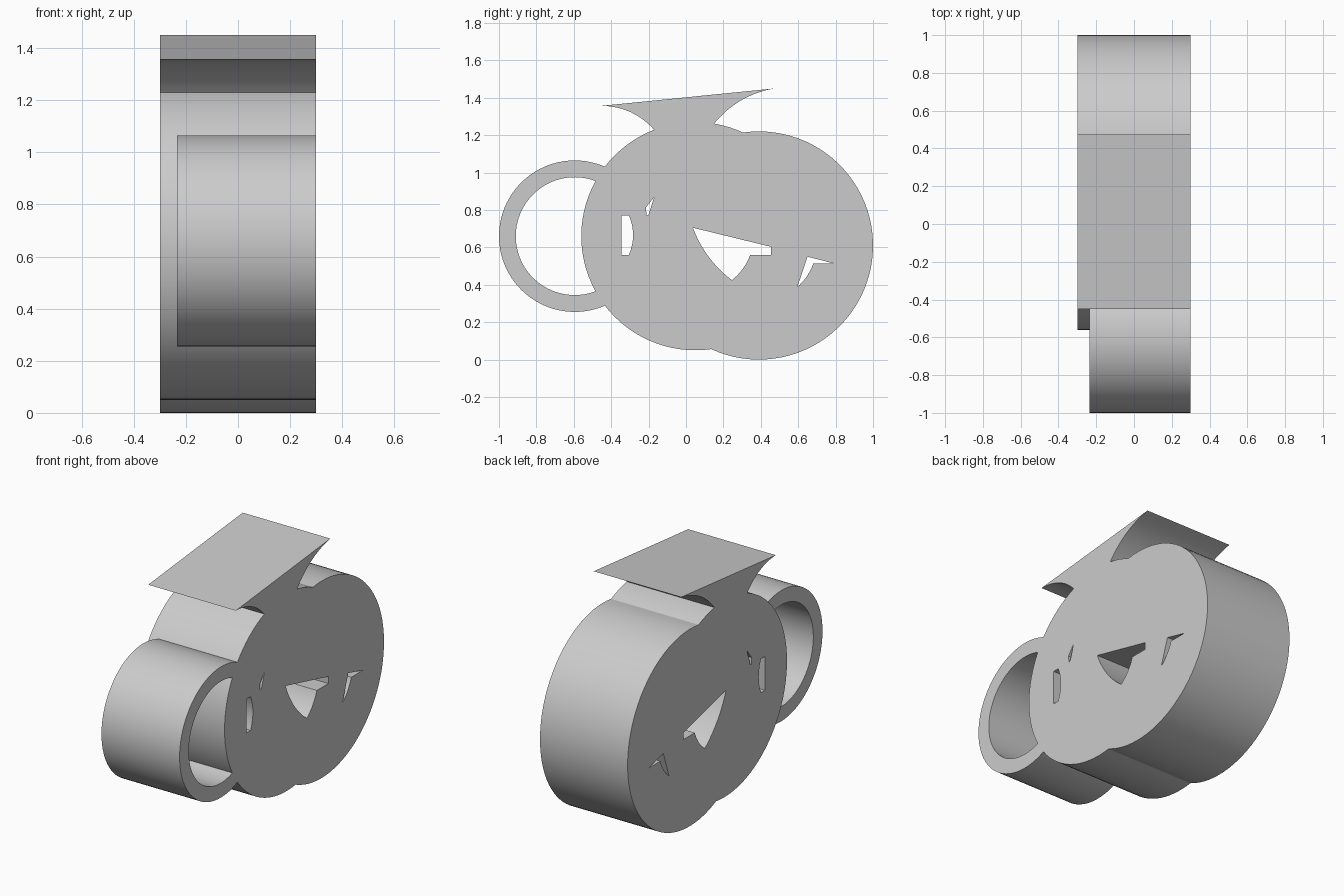
import bpy, bmesh, math
from mathutils import Vector as V

if "Cube" in bpy.data.objects:
    bpy.data.objects.remove(bpy.data.objects["Cube"])


def arc(c, p, q, ccw=True, step=4):
    """Circle arc about c from p to q, both ends included."""
    d0, d1 = V(p) - c, V(q) - c
    a0, a1 = math.atan2(d0.y, d0.x), math.atan2(d1.y, d1.x)
    sweep = (a1 - a0) % math.tau
    if not ccw:
        sweep -= math.tau
    n = max(2, round(abs(math.degrees(sweep)) / step))
    return [c + d0.length * V((math.cos(a0 + sweep * i / n), math.sin(a0 + sweep * i / n)))
            for i in range(n + 1)]


def bow(p, q, s, n=10):
    """Shallow curve from p to q, bulging s to the left."""
    p, q = V(p), V(q)
    d = q - p
    side = V((-d.y, d.x)).normalized()
    return [p + d * t + side * s * 4 * t * (1 - t) for t in (i / n for i in range(n + 1))]


def meet(c0, r0, c1, r1):
    """Both crossings of two circles, upper one first."""
    d = c1 - c0
    a = (d.length_squared + r0 * r0 - r1 * r1) / (2 * d.length)
    h = math.sqrt(r0 * r0 - a * a)
    u = d.normalized()
    side = V((-u.y, u.x))
    pts = [c0 + u * a + side * h, c0 + u * a - side * h]
    return sorted(pts, key=lambda p: -p.y)


def slab(name, loops, x0, x1):
    """Fill side-view (y, z) loops and extrude them from x0 to x1."""
    cu = bpy.data.curves.new(name, 'CURVE')
    cu.dimensions, cu.fill_mode = '2D', 'BOTH'
    cu.extrude = (x1 - x0) / 2
    for loop in loops:
        pts = []
        for p in loop:
            p = V(p)
            if not pts or (p - pts[-1]).length > 1e-4:
                pts.append(p)
        if (pts[0] - pts[-1]).length < 1e-4:
            pts.pop()
        sp = cu.splines.new('POLY')
        sp.points.add(len(pts) - 1)
        for sp_pt, p in zip(sp.points, pts):
            sp_pt.co = (p.x, p.y, 0, 1)
        sp.use_cyclic_u = True
    ob = bpy.data.objects.new(name, cu)
    bpy.context.collection.objects.link(ob)
    ob.rotation_euler = (math.pi / 2, 0, math.pi / 2)
    ob.location.x = (x0 + x1) / 2
    bpy.ops.object.select_all(action='DESELECT')
    ob.select_set(True)
    bpy.context.view_layer.objects.active = ob
    bpy.ops.object.convert(target='MESH')
    ob = bpy.context.object
    ob.name = name
    bm = bmesh.new()
    bm.from_mesh(ob.data)
    bmesh.ops.remove_doubles(bm, verts=bm.verts, dist=1e-5)
    bmesh.ops.recalc_face_normals(bm, faces=bm.faces)
    bm.to_mesh(ob.data)
    bm.free()
    bpy.ops.object.shade_smooth_by_angle(angle=math.radians(25))
    return ob


# Two overlapping discs and the ring beside them
left, right, R = V((0.05, 0.66)), V((0.39, 0.61)), 0.61
hoop, r_out, r_in = V((-0.595, 0.66)), 0.405, 0.315
top, bottom = meet(left, R, right, R)


def on_left(y):
    return V((y, left.y + math.sqrt(R * R - (y - left.x) ** 2)))


# Body outline with the flared stem on top
stem_r, stem_l = on_left(0.15), on_left(-0.17)
outer_hi, outer_lo = meet(left, R, hoop, r_out)
inner_hi, inner_lo = meet(left, R, hoop, r_in)
outline = arc(right, bottom, top) + arc(left, top, stem_r)
outline += bow(stem_r, (0.475, 1.45), 0.035) + bow((-0.45, 1.357), stem_l, 0.033)
for a, b in zip((stem_l, outer_hi, inner_hi, inner_lo, outer_lo),
                (outer_hi, inner_hi, inner_lo, outer_lo, bottom)):
    outline += arc(left, a, b)

# Cut-through openings
slot = [(-0.345, 0.56)] + bow((-0.305, 0.56), (-0.305, 0.77), -0.022) + [(-0.345, 0.77)]
sliver = [(-0.17, 0.87), (-0.215, 0.812), (-0.199, 0.797), (-0.207, 0.77)]
sliver[2:] = [(-0.21, 0.77), (-0.2, 0.775)]
wedge = (bow((0.037, 0.705), (0.245, 0.425), -0.025)
         + bow((0.245, 0.425), (0.343, 0.56), -0.012) + [(0.455, 0.56), (0.455, 0.603)])
notch = [(0.65, 0.55)] + bow((0.595, 0.388), (0.68, 0.513), -0.01) + [(0.795, 0.513)]

slab("body", [outline, slot, sliver, wedge, notch], -0.3, 0.3)

# Side handle ring, ending on the body surface
ring = (arc(hoop, outer_hi, outer_lo) + arc(left, outer_lo, inner_lo, False)
        + arc(hoop, inner_lo, inner_hi, False) + arc(left, inner_hi, outer_hi, False))
slab("handle_ring", [ring], -0.235, 0.3)
